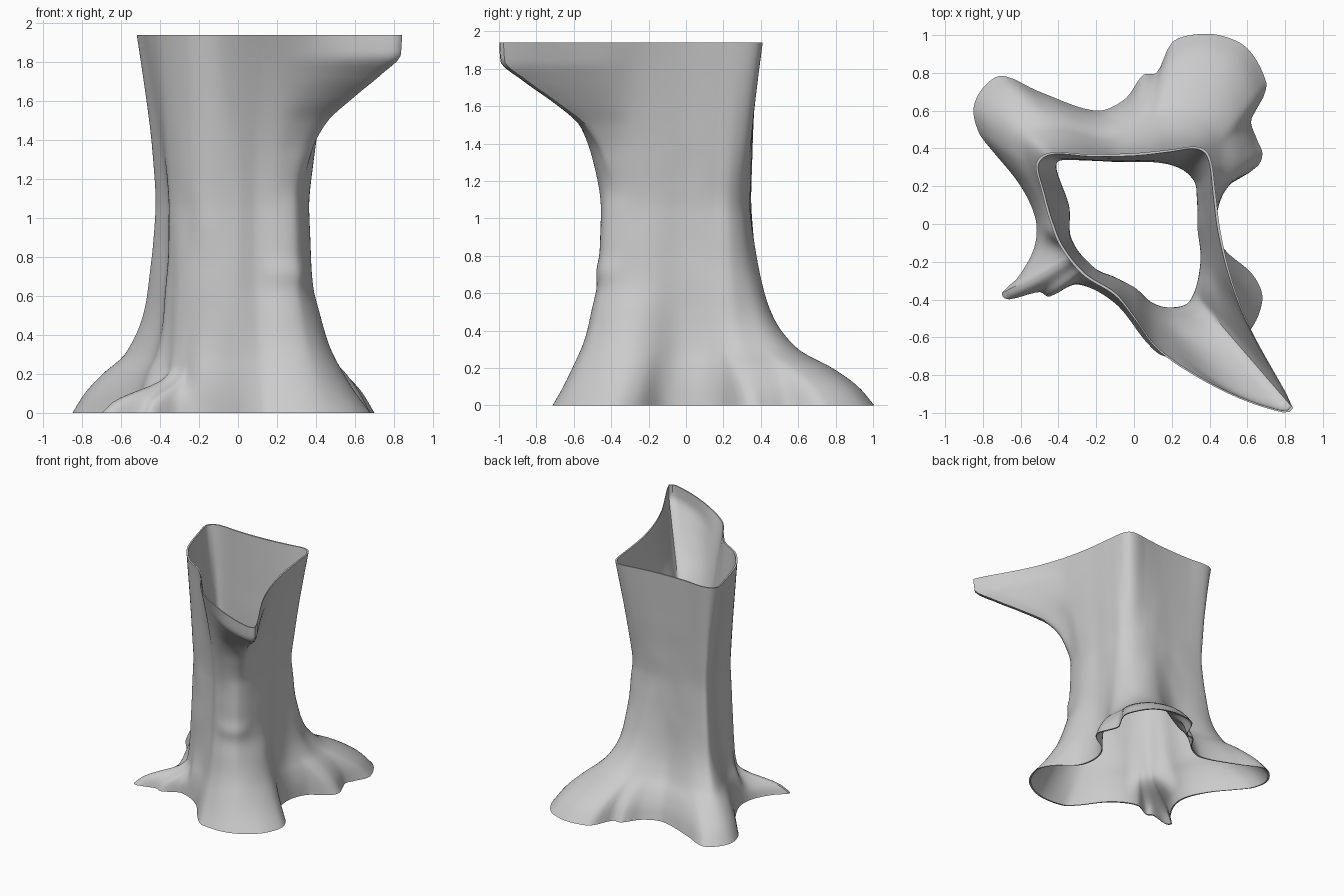
import bpy, bmesh, math
from mathutils import Vector, noise

if "Cube" in bpy.data.objects:
    bpy.data.objects.remove(bpy.data.objects["Cube"])

# Plan outlines, counter-clockwise: trunk top, waist and root spread
TOP = [(.46, -.05), (.43, .18), (.41, .33), (.38, .39), (.32, .41), (.2, .395), (0, .375),
       (-.25, .37), (-.42, .38), (-.49, .36), (-.52, .31), (-.49, .18), (-.45, .03),
       (-.39, -.12), (-.27, -.27), (-.1, -.38), (0, -.5), (.12, -.66), (.3, -.79),
       (.55, -.92), (.8, -1), (.84, -.98), (.835, -.95), (.62, -.56), (.52, -.3)]
WAIST = [(.35, 0), (.345, .14), (.33, .23), (.25, .3), (.1, .335), (-.1, .34), (-.35, .345),
         (-.41, .335), (-.415, .29), (-.355, .1), (-.34, -.08), (-.23, -.23), (0, -.345),
         (.1, -.43), (.2, -.455), (.3, -.42), (.36, -.24)]
BASE = [(.44, .05), (.5, .2), (.65, .3), (.68, .37), (.65, .45), (.62, .55), (.68, .66), (.7, .75),
        (.6, .93), (.45, 1), (.3, 1), (.2, .96), (.12, .8), (.05, .79), (-.05, .66), (-.2, .6),
        (-.5, .7), (-.7, .785), (-.8, .72), (-.85, .61), (-.82, .48), (-.76, .4), (-.6, .2),
        (-.52, .02), (-.53, -.13), (-.62, -.29), (-.7, -.365), (-.67, -.4), (-.5, -.36),
        (-.45, -.385), (-.3, -.32), (-.1, -.42), (.07, -.63), (.16, -.7), (.4, -.7),
        (.6, -.58), (.68, -.4), (.63, -.27), (.47, -.12)]
# Height curves: how far each kind of root spreads, how far the pointed lip leans out
ROOTS = [(0, 1), (.1, .88), (.2, .68), (.3, .41), (.45, .22), (.6, .13), (.85, .05), (1.15, 0), (2, 0)]
FRONT_ROOT = [(0, 1), (.1, .78), (.2, .59), (.35, .35), (.5, .2), (.65, .08), (.85, .03), (1.15, 0), (2, 0)]
LOW_ROOT = [(0, 1), (.06, .88), (.11, .62), (.16, .3), (.22, .14), (.4, .08), (.85, .03), (1.15, 0), (2, 0)]
LIP = [(0, 0), (1.1, 0), (1.34, .1), (1.49, .25), (1.62, .52), (1.74, .8), (1.84, .99), (1.94, 1)]
N, HEIGHT, WALL = 300, 1.94, .014


def curve(table, x):
    """Smooth monotone interpolation through a table."""
    def slope(i):
        if i in (0, len(table) - 1):
            return 0 if table is LIP or i else (table[1][1] - 1) / table[1][0]
        (a, p), (b, q), (c, r) = table[i - 1:i + 2]
        s, t = (q - p) / (b - a), (r - q) / (c - b)
        return 0 if s * t <= 0 else 2 * s * t / (s + t)
    i = max(k for k in range(len(table) - 1) if table[k][0] <= x + 1e-9)
    (a, p), (b, q) = table[i], table[i + 1]
    h = b - a
    t = min(1, (x - a) / h)
    return (p * (1 + 2 * t) * (1 - t) ** 2 + h * slope(i) * t * (1 - t) ** 2
            + q * t * t * (3 - 2 * t) + h * slope(i + 1) * t * t * (t - 1))


def radii(points):
    """Spline the outline, then sample its radius at N equal angles."""
    pts, polar = [Vector(p) for p in points], []
    n = len(pts)
    for i in range(n):
        a, b, c, d = (pts[(i + k) % n] for k in (-1, 0, 1, 2))
        L = (c - b).length
        m1 = (c - a) * L / ((c - b).length + (b - a).length)
        m2 = (d - b) * L / ((c - b).length + (d - c).length)
        for s in range(12):
            t = s / 12
            p = (b * (1 + 2 * t) * (1 - t) ** 2 + m1 * t * (1 - t) ** 2
                 + c * t * t * (3 - 2 * t) + m2 * t * t * (t - 1))
            polar.append((math.atan2(p.y, p.x) % math.tau, p.length))
    polar.sort()
    polar = [(polar[-1][0] - math.tau, polar[-1][1])] + polar + [(polar[0][0] + math.tau, polar[0][1])]
    out, k = [], 0
    for j in range(N):
        a = math.tau * j / N
        while polar[k + 1][0] < a:
            k += 1
        (a0, r0), (a1, r1) = polar[k], polar[k + 1]
        out.append(r0 + (r1 - r0) * (a - a0) / max(a1 - a0, 1e-6))
    return out


def window(deg, centre, width):
    d = (deg - centre + 180) % 360 - 180
    return math.exp(-(d / width) ** 4)


def blurred(r, passes):
    for _ in range(passes):
        r = [(r[j - 1] + 2 * r[j] + r[(j + 1) % N]) / 4 for j in range(N)]
    return r


top, waist, base = radii(TOP), radii(WAIST), radii(BASE)
soft_base = blurred(base, 50)      # root folds soften as they climb


def radius(j, z):
    deg = 360 * j / N
    low, front = window(deg, 211, 21), window(deg, 308, 45)
    f = curve(ROOTS, z) * (1 - front) + curve(FRONT_ROOT, z) * front
    f = f * (1 - low) + curve(LOW_ROOT, z) * low
    spread = base[j] + (soft_base[j] - base[j]) * min(1, z / .3)
    # trunk walls lean evenly, the lip's sides curve out, its tip drops straight
    lin = max(0, (z - 1.05) / (HEIGHT - 1.05)) ** 1.15
    w, tip = window(deg, 302, 36), window(deg, 309, 16)
    g = lin * (1 - w) + w * ((1 - tip) * lin ** 1.4 + tip * curve(LIP, z))
    r = waist[j] + f * (spread - waist[j]) + g * (top[j] - waist[j])
    # small bark knots and unevenness, fading out at both rims
    fade = max(0, min(1, z / .3, (1.6 - z) / .5))
    a = math.radians(deg)
    r += .006 * fade * noise.noise(Vector((2.5 * math.cos(a), 2.5 * math.sin(a), z * 4)))
    return r + .014 * window(deg, 300, 14) * math.exp(-((z - .72) / .06) ** 2)


# Hollow trunk: outer wall rings upward, inner wall rings downward, joined at the rims
ROWS = 72
heights = [HEIGHT * i / ROWS for i in range(ROWS + 1)]
bm = bmesh.new()
rings = []
for zs, inset in ((heights, 0), (heights[::-1], WALL)):
    for z in zs:
        ring = []
        for j in range(N):
            a, r = math.tau * j / N, radius(j, z) - inset
            ring.append(bm.verts.new((r * math.cos(a), r * math.sin(a), z)))
        rings.append(ring)
for i, lower in enumerate(rings):
    upper = rings[(i + 1) % len(rings)]
    for j in range(N):
        k = (j + 1) % N
        bm.faces.new((lower[j], lower[k], upper[k], upper[j]))
mesh = bpy.data.meshes.new("hollow_tree_stump")
bm.to_mesh(mesh)
bm.free()
stump = bpy.data.objects.new("hollow_tree_stump", mesh)
bpy.context.collection.objects.link(stump)
bpy.context.view_layer.objects.active = stump
stump.select_set(True)
bpy.ops.object.shade_smooth_by_angle(angle=math.radians(40))
